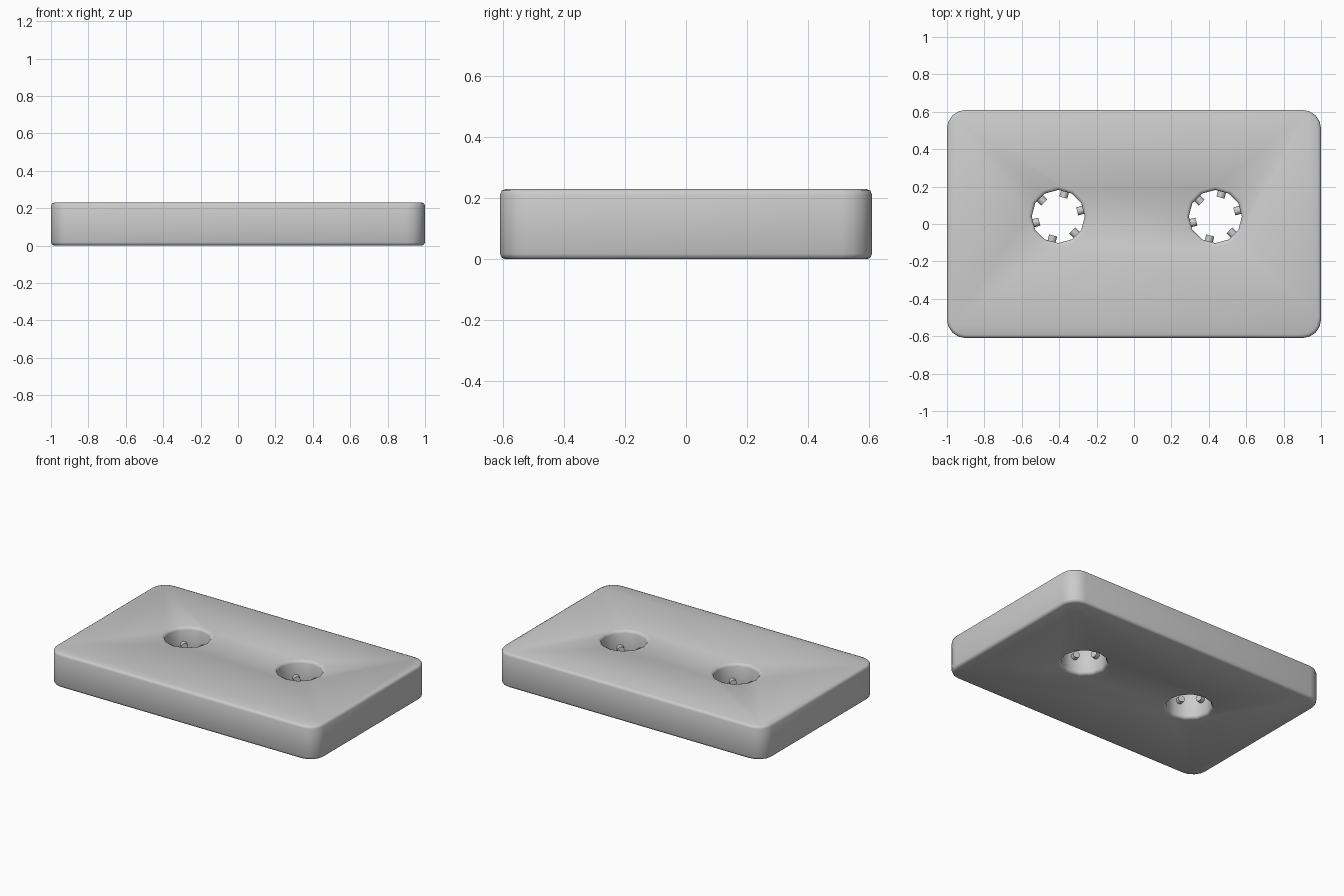
import bpy, bmesh, math
from mathutils import Matrix, Vector

if "Cube" in bpy.data.objects:
    bpy.data.objects.remove(bpy.data.objects["Cube"])

W, D, H = 2.0, 1.22, 0.23
CORNER = 0.1
HOLES = [(-0.405, 0.04), (0.435, 0.04)]
HOLE_R = 0.142


def link(name, bm):
    mesh = bpy.data.meshes.new(name)
    bm.to_mesh(mesh)
    bm.free()
    obj = bpy.data.objects.new(name, mesh)
    bpy.context.collection.objects.link(obj)
    return obj


def prism(name, outline, z0, z1):
    bm = bmesh.new()
    face = bm.faces.new([bm.verts.new((x, y, z0)) for x, y in outline])
    ext = bmesh.ops.extrude_face_region(bm, geom=[face])
    bmesh.ops.translate(bm, vec=(0, 0, z1 - z0),
                        verts=[v for v in ext["geom"] if isinstance(v, bmesh.types.BMVert)])
    bmesh.ops.recalc_face_normals(bm, faces=bm.faces)
    return link(name, bm)


def select_only(obj):
    bpy.ops.object.select_all(action='DESELECT')
    obj.select_set(True)
    bpy.context.view_layer.objects.active = obj


# rounded rectangular case
outline = []
for i, (sx, sy) in enumerate([(1, 1), (-1, 1), (-1, -1), (1, -1)]):
    for k in range(5):
        a = math.radians(90 * i + 22.5 * k)
        outline.append((sx * (W / 2 - CORNER) + CORNER * math.cos(a),
                        sy * (D / 2 - CORNER) + CORNER * math.sin(a)))
case = prism("case", outline, 0, H)

# twelve-sided spool holes cut through the case
cutters = []
for cx, cy in HOLES:
    ring = [(cx + HOLE_R * math.cos(math.radians(30 * k)),
             cy + HOLE_R * math.sin(math.radians(30 * k))) for k in range(12)]
    cutter = prism("hole_cutter", ring, -0.1, H + 0.1)
    cutter.hide_render = True
    cutters.append(cutter)
    mod = case.modifiers.new("hole", 'BOOLEAN')
    mod.operation, mod.solver, mod.object = 'DIFFERENCE', 'EXACT', cutter

# softened rims
bev = case.modifiers.new("rims", 'BEVEL')
bev.width, bev.segments = 0.018, 2
bev.limit_method, bev.angle_limit = 'ANGLE', math.radians(60)
select_only(case)
for mod in list(case.modifiers):
    bpy.ops.object.modifier_apply(modifier=mod.name)
for cutter in cutters:
    bpy.data.objects.remove(cutter)
bpy.ops.object.shade_smooth_by_angle(angle=math.radians(50))

# six radial drive teeth in each hole
for side, (cx, cy) in zip(("left", "right"), HOLES):
    bm = bmesh.new()
    for k in range(6):
        a = math.radians(15 + 60 * k)
        out = Vector((math.cos(a), math.sin(a), 0))
        place = (Matrix.Translation(Vector((cx, cy, H / 2)) + out * 0.13)
                 @ out.to_track_quat('Z', 'Y').to_matrix().to_4x4())
        bmesh.ops.create_cone(bm, cap_ends=True, segments=12, radius1=0.022,
                              radius2=0.022, depth=0.05, matrix=place)
    teeth = link(side + "_spool_teeth", bm)
    select_only(teeth)
    bpy.ops.object.shade_smooth_by_angle(angle=math.radians(50))
